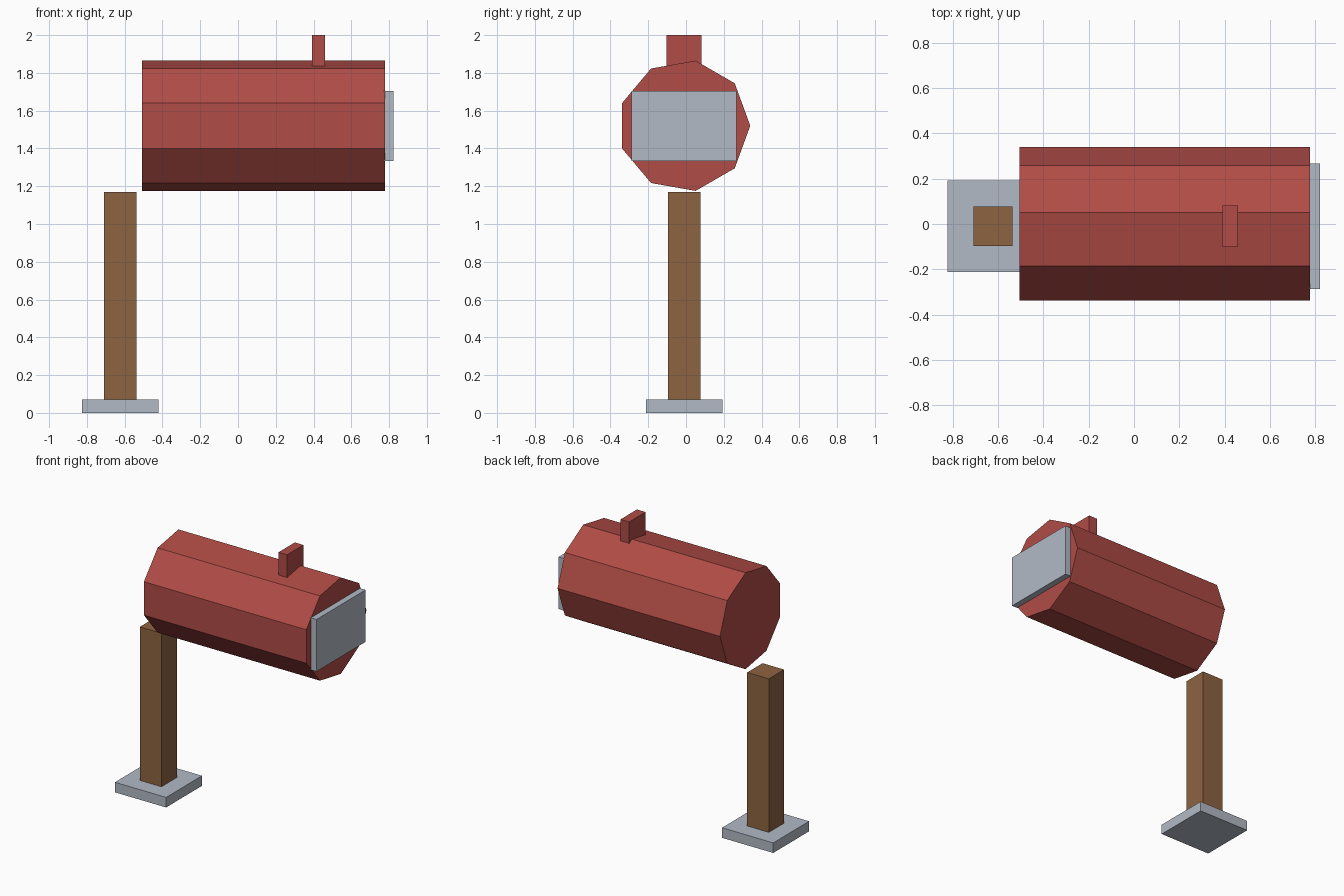
import bpy, bmesh, math
from mathutils import Matrix

if "Cube" in bpy.data.objects:
    bpy.data.objects.remove(bpy.data.objects["Cube"])

CY = -0.01       # shared centre line in y
BODY_Z = 1.52    # height of the box axis


def material(name, rgb):
    m = bpy.data.materials.new(name)
    m.diffuse_color = (*rgb, 1.0)
    m.use_nodes = True
    m.node_tree.nodes["Principled BSDF"].inputs["Base Color"].default_value = m.diffuse_color
    return m


RED = material("red paint", (0.435, 0.072, 0.061))
GREY = material("grey metal", (0.445, 0.49, 0.558))
BROWN = material("brown wood", (0.27, 0.125, 0.053))


def add_object(name, bm, mat):
    mesh = bpy.data.meshes.new(name)
    bm.to_mesh(mesh)
    bm.free()
    mesh.materials.append(mat)
    obj = bpy.data.objects.new(name, mesh)
    bpy.context.collection.objects.link(obj)
    return obj


def box(name, x, z, width, mat):
    """Box from an x range and a z range, centred on CY."""
    bm = bmesh.new()
    centre = ((x[0] + x[1]) / 2, CY, (z[0] + z[1]) / 2)
    size = (x[1] - x[0], width, z[1] - z[0], 1)
    bmesh.ops.create_cube(bm, size=1, matrix=Matrix.Translation(centre) @ Matrix.Diagonal(size))
    return add_object(name, bm, mat)


def barrel(name, x, radius, sides, mat):
    """Low-poly cylinder along x with one corner pointing to +y."""
    bm = bmesh.new()
    ring = [bm.verts.new((x[0], CY + radius * math.cos(a), BODY_Z + radius * math.sin(a)))
            for a in (2 * math.pi * i / sides for i in range(sides))]
    face = bm.faces.new(ring)
    ext = bmesh.ops.extrude_face_region(bm, geom=[face], use_keep_orig=True)
    moved = [v for v in ext["geom"] if isinstance(v, bmesh.types.BMVert)]
    bmesh.ops.translate(bm, verts=moved, vec=(x[1] - x[0], 0, 0))
    bmesh.ops.recalc_face_normals(bm, faces=bm.faces)
    return add_object(name, bm, mat)


# Ground plate and post
box("base_plate", (-0.825, -0.42), (0.0, 0.072), 0.405, GREY)
box("post", (-0.709, -0.538), (0.01, 1.17), 0.173, BROWN)

# Nine-sided box body with its door and flag
barrel("mailbox_body", (-0.507, 0.778), 0.35, 9, RED)
box("door", (0.77, 0.822), (1.333, 1.705), 0.555, GREY)
box("flag", (0.392, 0.46), (1.8, 2.0), 0.185, RED)
